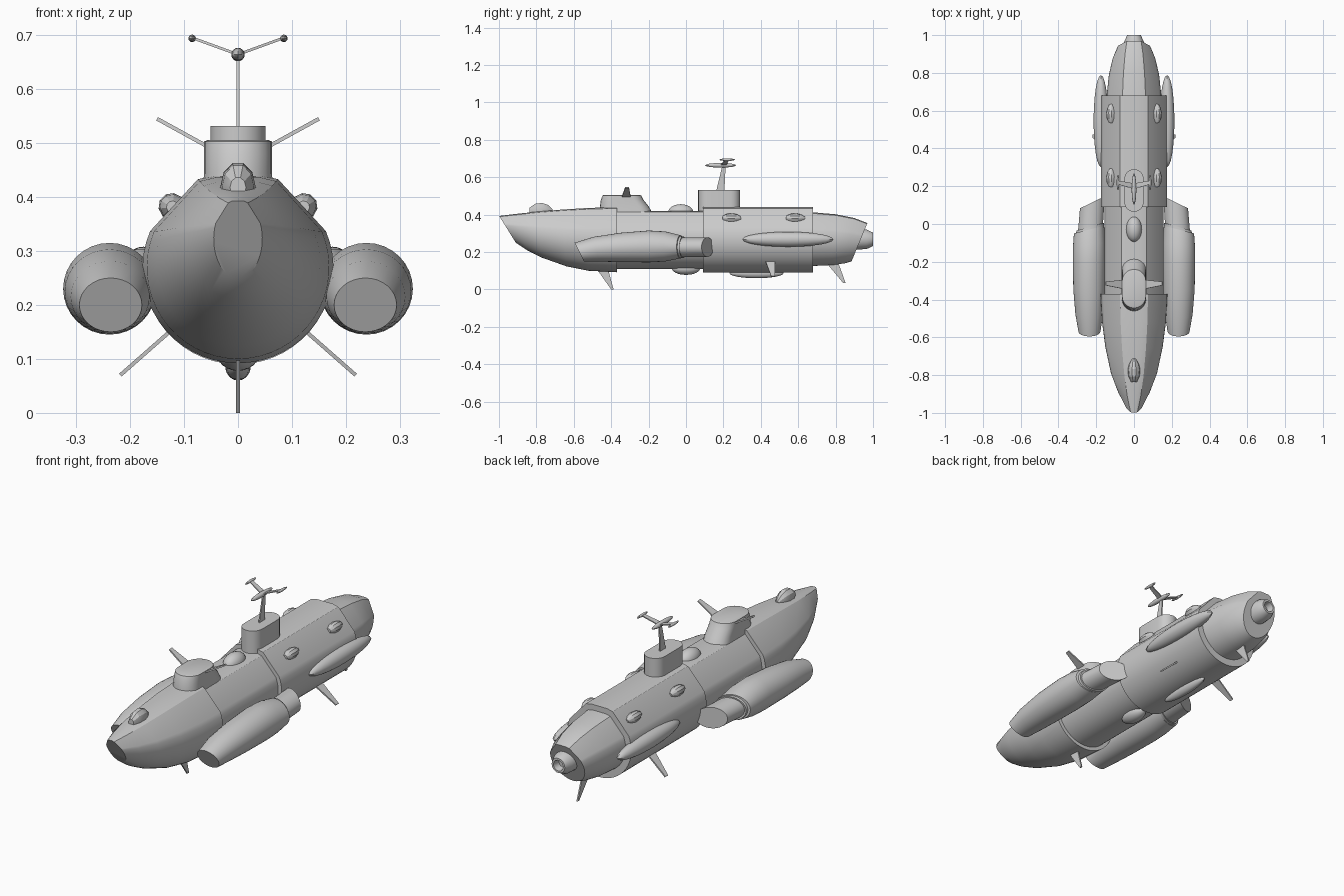
import bpy, bmesh, math
from mathutils import Vector, Matrix

if "Cube" in bpy.data.objects:
    bpy.data.objects.remove(bpy.data.objects["Cube"])

SIDES = ((1, "right"), (-1, "left"))


def finish(name, bm, smooth=True, angle=32):
    bmesh.ops.recalc_face_normals(bm, faces=bm.faces)
    me = bpy.data.meshes.new(name)
    bm.to_mesh(me)
    bm.free()
    ob = bpy.data.objects.new(name, me)
    bpy.context.collection.objects.link(ob)
    if smooth:
        bpy.ops.object.select_all(action='DESELECT')
        ob.select_set(True)
        bpy.context.view_layer.objects.active = ob
        bpy.ops.object.shade_smooth_by_angle(angle=math.radians(angle))
    return ob


def loft(name, rings, matrix=None, angle=32):
    """Skin a list of closed rings and cap both ends."""
    bm = bmesh.new()
    vs = [[bm.verts.new(p) for p in r] for r in rings]
    n = len(rings[0])
    for a, b in zip(vs, vs[1:]):
        for i in range(n):
            j = (i + 1) % n
            bm.faces.new((a[i], a[j], b[j], b[i]))
    bm.faces.new(vs[0])
    bm.faces.new(vs[-1])
    if matrix:
        bm.transform(matrix)
    return finish(name, bm, angle=angle)


def oval(y, rx, rz, cx=0, cz=0, sx=0, sz=0, n=32):
    """Oval ring around y; sx and sz tilt it along y."""
    pts = []
    for i in range(n):
        a = 2 * math.pi * i / n
        c, s = math.cos(a), math.sin(a)
        pts.append((cx + rx * c, y + sx * c + sz * s, cz + rz * s))
    return pts


def stadium(hw, y0, y1, z, n=10):
    """Round-ended slot outline at height z."""
    pts = []
    for yc, start in ((y1 - hw, 0), (y0 + hw, math.pi)):
        for i in range(n + 1):
            a = start + math.pi * i / n
            pts.append((hw * math.cos(a), yc + hw * math.sin(a), z))
    return pts


def ellipsoid(name, loc, size, seg=24):
    bm = bmesh.new()
    bmesh.ops.create_uvsphere(bm, u_segments=seg, v_segments=seg // 2, radius=1)
    bm.transform(Matrix.Translation(loc) @ Matrix.Diagonal((*size, 1)))
    return finish(name, bm)


def fin(name, root, tip, root_y, tip_y, thick=0.007):
    """Tapered plate from root (x, z) to tip (x, z), with chord ranges in y."""
    r, t = Vector(root), Vector(tip)
    d = (t - r).normalized()
    off = Vector((-d.y, d.x)) * thick / 2
    rings = []
    for p, (y0, y1) in ((r, root_y), (t, tip_y)):
        a, b = p + off, p - off
        rings.append([(a.x, y0, a.y), (a.x, y1, a.y), (b.x, y1, b.y), (b.x, y0, b.y)])
    return loft(name, rings)


def blister(name, loc, turn, w, h, length):
    """Window bump with a flat front, rolled around y."""
    rings = [oval(y * length, w * k, h * m, n=10) for y, k, m in
             ((-.5, .45, .4), (-.25, .9, .9), (.05, 1, 1), (.3, .75, .75), (.5, .3, .25))]
    loft(name, rings, Matrix.Translation(loc) @ Matrix.Rotation(turn, 4, 'Y'), 25)


# Hull section: round belly, sloped shoulders, narrow flat deck
half = []
for i in range(17):
    a = math.radians(-90 + 113 * i / 16)
    half.append((math.cos(a), (.177 + .177 * math.sin(a)) / .35))
half += [(.42, .98), (.25, 1.0)]
half[0] = (0, 0)
profile = half + [(-x, v) for x, v in reversed(half[1:])]


def hull_ring(y, shear, hw, zb, zt, blend=0):
    pts = []
    for u, v in profile:
        a = math.atan2((v - .5) * 2, u)
        u2 = u + (math.cos(a) - u) * blend
        v2 = v + (.5 + .5 * math.sin(a) - v) * blend
        pts.append((hw * u2, y + (1 - v2) * shear, zb + (zt - zb) * v2))
    return pts


# Hull in four sections
loft("bow_hull", [hull_ring(*s) for s in (
    (-1, .09, .045, .25, .395, 1), (-.92, .07, .085, .21, .405, .7),
    (-.81, .04, .122, .17, .416, .4), (-.66, .02, .152, .124, .428, .15),
    (-.52, 0, .169, .1, .436), (-.37, 0, .177, .092, .44))])
loft("mid_hull", [hull_ring(y, 0, .157, .11, .42) for y in (-.4, .12)])
loft("aft_hull", [hull_ring(y, 0, .176, .09, .44) for y in (.09, .68)])
loft("tail_hull", [hull_ring(*s) for s in (
    (.66, 0, .147, .125, .414), (.8, -.02, .133, .13, .402),
    (.9, -.05, .113, .14, .382), (.97, -.085, .09, .15, .355))])
loft("tail_nozzle", [oval(y, r, r, cz=.268) for y, r in (
    (.9, .055), (.965, .052), (1, .036), (1, .026), (.965, .02))])

# Side engine pods, nozzles and flank fairings
for s, side in SIDES:
    flip = Matrix.Scale(s, 4, (1, 0, 0))
    loft("pod_" + side, [oval(y, rx, rz, cx, cz, sx, sz) for y, rx, rz, cx, cz, sx, sz in (
        (-.57, .058, .05, .236, .2, 0, -.025), (-.48, .073, .066, .237, .215, 0, -.015),
        (-.35, .083, .078, .238, .225, 0, 0), (-.2, .086, .085, .238, .23, 0, 0),
        (-.11, .085, .08, .238, .23, -.01, 0), (-.03, .08, .062, .238, .228, -.02, 0))], flip)
    loft("pod_nozzle_" + side, [oval(y, rx, rz, cx, .226, sx) for y, rx, rz, cx, sx in (
        (-.05, .074, .06, .235, -.02), (-.015, .073, .058, .232, -.02),
        (-.015, .066, .052, .23, -.02), (.115, .066, .052, .22, -.032))], flip)
    ellipsoid("flank_fairing_" + side, (s * .175, .545, .268), (.039, .243, .04))
    for y, tag in ((.245, "front"), (.585, "rear")):
        blister(f"shoulder_window_{tag}_{side}", (s * .122, y, .382),
                s * math.pi / 4, .025, .026, .1)
    fin("lower_fin_" + side, (s * .11, .165), (s * .218, .07), (.42, .475), (.455, .475))
    fin("bridge_fin_" + side, (s * .05, .49), (s * .15, .545), (-.345, -.295), (-.325, -.305))

# Bridge and mast tower
loft("bridge", [stadium(*s) for s in (
    (.065, -.465, -.18, .41), (.063, -.46, -.2, .445), (.063, -.455, -.228, .48),
    (.063, -.445, -.24, .503), (.055, -.435, -.25, .506))])
loft("mast_tower", [stadium(.051, .065, .29, z) for z in (.4, .532)])

# Radar mast
fin("mast", (0, .52), (0, .665), (.16, .205), (.195, .212), .006)
ellipsoid("mast_head", (0, .185, .664), (.0125, .083, .0125), 16)
for s, side in SIDES:
    fin("radar_arm_" + side, (0, .664), (s * .085, .695), (.185, .215), (.21, .23), .005)
    ellipsoid("radar_tip_" + side, (s * .085, .22, .694), (.007, .042, .007), 12)

# Deck and belly domes
blister("bow_window", (0, -.775, .418), 0, .033, .047, .125)
ellipsoid("deck_dome", (0, -.028, .412), (.042, .068, .044))
ellipsoid("belly_dome", (0, 0, .112), (.04, .075, .034))
ellipsoid("keel_fairing", (0, .377, .088), (.024, .145, .028))

# Keel fins
fin("bow_keel_fin", (0, .12), (0, 0), (-.485, -.42), (-.4, -.387))
fin("tail_keel_fin", (0, .155), (0, .035), (.74, .81), (.84, .853))
